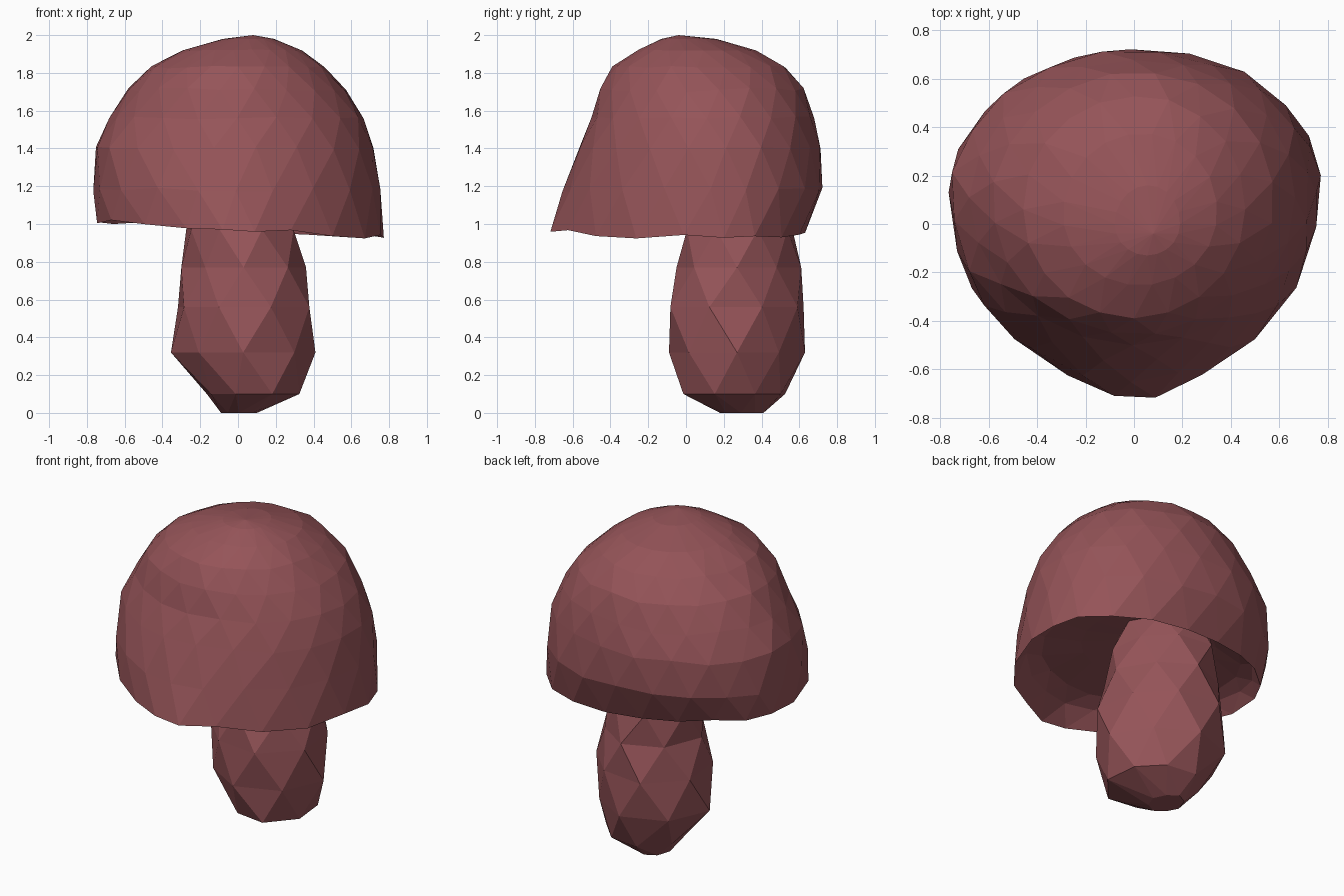
import bpy, bmesh, math, random

if "Cube" in bpy.data.objects:
    bpy.data.objects.remove(bpy.data.objects["Cube"])

random.seed(7)

mat = bpy.data.materials.new("dusty red")
mat.diffuse_color = (0.30, 0.088, 0.098, 1)
mat.use_nodes = True
mat.node_tree.nodes["Principled BSDF"].inputs["Base Color"].default_value = mat.diffuse_color


def loft(name, rings, n, tip_start=None, tip_end=None, jitter=0.0, skew=None, odd=1.0):
    """Staggered triangle loft. Ring: z, xmin, xmax, ymin, ymax, y of widest point, front point, tilt."""
    bm = bmesh.new()
    loops = []
    for i, (z, x0, x1, y0, y1, wy, point, tilt) in enumerate(rings):
        cx, rx = (x0 + x1) / 2, (x1 - x0) / 2
        j = jitter * min(1, rx / 0.6) ** 2
        loop = []
        for k in range(n):
            a = math.tau * (k + 0.5 * (i % 2)) / n
            c, s = math.cos(a), math.sin(a)
            f = (1 + random.uniform(-j, j * 0.6)) * (odd if i % 2 else 1)
            f *= skew(a, z)
            dx = rx * c * f * (1 - (point * s ** 4 if s < 0 else 0))
            dy = s * f * ((y1 - wy) if s > 0 else (wy - y0))
            x, y = cx + dx, wy + dy
            loop.append(bm.verts.new((x, y, z + tilt * x + random.uniform(-j, j))))
        loops.append(loop)
    for i in range(len(loops) - 1):
        a, b = loops[i], loops[i + 1]
        for k in range(n):
            m = (k + 1) % n
            if i % 2 == 0:
                bm.faces.new((a[k], a[m], b[k]))
                bm.faces.new((a[m], b[m], b[k]))
            else:
                bm.faces.new((a[k], b[m], b[k]))
                bm.faces.new((a[k], a[m], b[m]))
    for tip, loop in ((tip_start, loops[0]), (tip_end, loops[-1])):
        if tip:
            t = bm.verts.new(tip)
            for k in range(n):
                bm.faces.new((loop[k], loop[(k + 1) % n], t))
        else:
            bm.faces.new(loop)
    bmesh.ops.recalc_face_normals(bm, faces=bm.faces)
    me = bpy.data.meshes.new(name)
    bm.to_mesh(me)
    bm.free()
    me.materials.append(mat)
    ob = bpy.data.objects.new(name, me)
    bpy.context.collection.objects.link(ob)
    return ob


def cap_skew(a, z):
    """Fuller towards the back right, strongest at the rim."""
    if math.sin(a) <= 0:
        return 1
    s = math.sin(2 * a)
    return 1 + (0.09 if z < 1.0 else 0.05 if z < 1.3 else 0.02) * s * (1 if s > 0 else 0.35)


def stem_skew(a, z):
    """Slimmer along one diagonal."""
    s = math.sin(2 * a)
    return 1 - (0.13 * s if s > 0 else 0.0)


# Cap: shallow hollow underside, egg-shaped rim pointing forward, lopsided dome
loft("cap", [
    (1.12, -0.40, 0.40, -0.25, 0.50, 0.15, 0.0, 0.0),
    (1.10, -0.60, 0.60, -0.50, 0.56, 0.13, 0.1, 0.0),
    (1.06, -0.69, 0.69, -0.61, 0.60, 0.13, 0.2, -0.02),
    (0.972, -0.75, 0.755, -0.715, 0.62, 0.12, 0.3, -0.055),
    (1.18, -0.775, 0.75, -0.66, 0.72, 0.13, 0.2, 0.0),
    (1.40, -0.75, 0.72, -0.56, 0.71, 0.12, 0.05, 0.0),
    (1.56, -0.68, 0.67, -0.50, 0.68, 0.11, 0.0, 0.0),
    (1.71, -0.58, 0.57, -0.45, 0.62, 0.09, 0.0, 0.0),
    (1.83, -0.46, 0.46, -0.39, 0.53, 0.06, 0.0, 0.0),
    (1.92, -0.29, 0.34, -0.25, 0.37, 0.04, 0.0, 0.0),
    (1.98, -0.08, 0.19, -0.13, 0.16, 0.0, 0.0, 0.0),
], 20, tip_start=(0.0, 0.2, 1.13), tip_end=(0.08, -0.04, 2.0), jitter=0.012,
    skew=cap_skew, odd=1.012)

# Stem: stout, set towards the back, tapering to a blunt foot
loft("stem", [
    (0.00, -0.09, 0.10, 0.18, 0.41, 0.29, 0.0, 0.0),
    (0.10, -0.17, 0.33, -0.02, 0.53, 0.27, 0.0, 0.0),
    (0.32, -0.355, 0.41, -0.09, 0.63, 0.27, 0.0, 0.0),
    (0.56, -0.325, 0.385, -0.09, 0.63, 0.27, 0.0, 0.0),
    (0.77, -0.30, 0.36, -0.05, 0.61, 0.27, 0.0, 0.0),
    (0.97, -0.28, 0.30, 0.00, 0.57, 0.27, 0.0, 0.0),
    (1.13, -0.26, 0.26, 0.02, 0.53, 0.27, 0.0, 0.0),
], 8, skew=stem_skew, odd=1.06)
